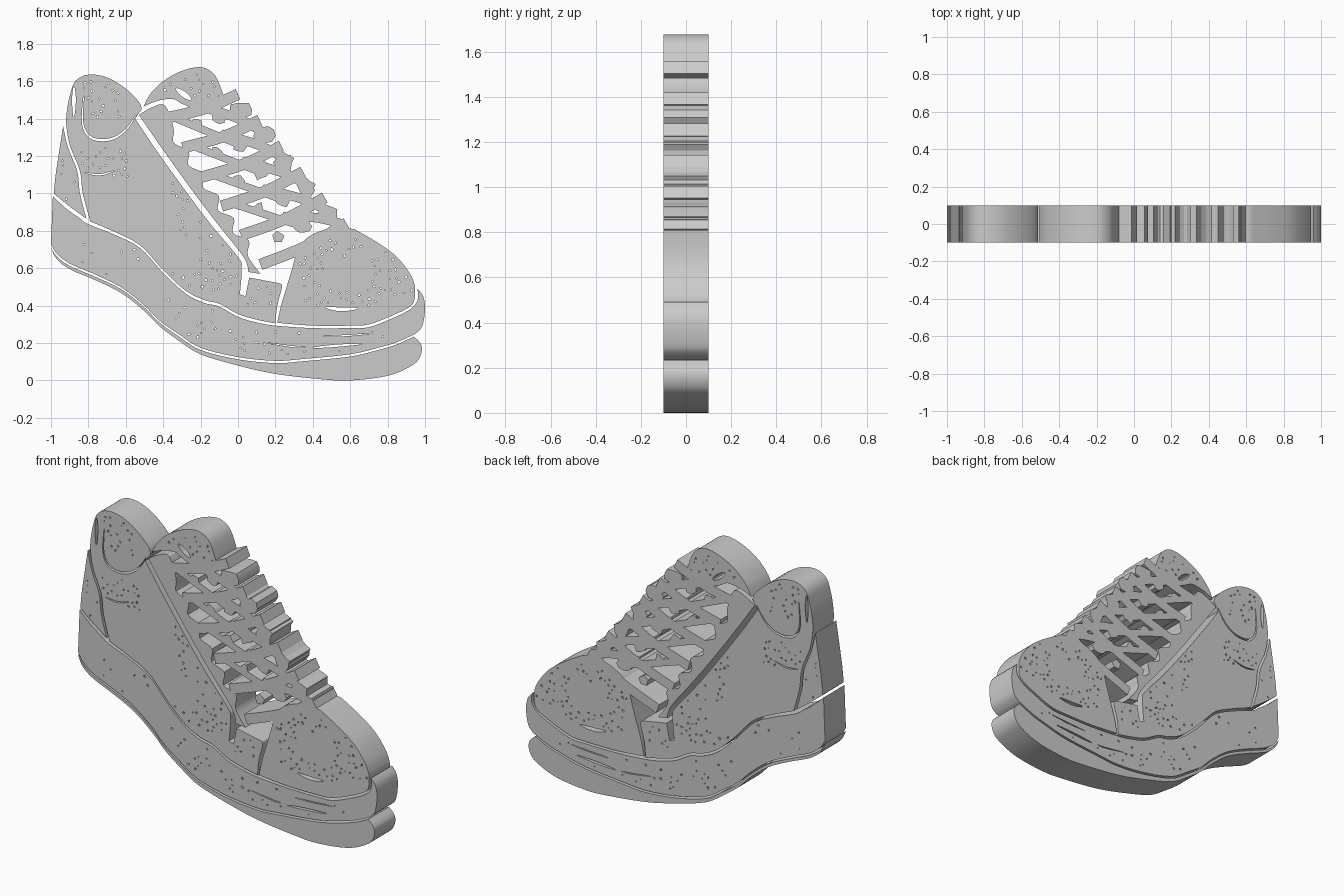
import bpy, math, random
from mathutils import Vector
from mathutils.geometry import intersect_point_line

if "Cube" in bpy.data.objects:
    bpy.data.objects.remove(bpy.data.objects["Cube"])

random.seed(4)
HALF = 0.1


def smooth(pts, closed=True, steps=5):
    """Catmull-Rom through points; a third value of 1 marks a sharp corner."""
    p = []
    for q in pts:
        p += [Vector(q[:2])] * (2 if len(q) > 2 else 1)
    n, out = len(p), []
    get = (lambda i: p[i % n]) if closed else (lambda i: p[max(0, min(n - 1, i))])
    for i in range(n if closed else n - 1):
        a, b, c, d = (get(i + k) for k in (-1, 0, 1, 2))
        if (b - c).length < 1e-6:
            continue
        for s in range(steps):
            t = s / steps
            out.append(0.5 * (2 * b + (c - a) * t + (2 * a - 5 * b + 4 * c - d) * t * t
                              + (3 * b - a - 3 * c + d) * t ** 3))
    if not closed:
        out.append(p[-1])
    return out


def strip(pts, width, taper=True):
    """Closed ribbon outline around a smooth path."""
    c = smooth(pts, False)
    left, right = [], []
    for i, q in enumerate(c):
        d = (c[min(i + 1, len(c) - 1)] - c[max(i - 1, 0)]).normalized()
        w = width / 2
        if taper:
            w *= 0.25 + 0.75 * math.sin(math.pi * i / (len(c) - 1))
        nrm = Vector((-d.y, d.x)) * w
        left.append(q + nrm)
        right.append(q - nrm)
    return left + right[::-1]


def blob(c, r, n=7, stretch=1.0):
    a0, ang = random.random() * 6, random.random() * 3
    pts = []
    for i in range(n):
        a, rr = a0 + i * 2 * math.pi / n, r * random.uniform(0.7, 1.15)
        u, v = math.cos(a) * rr * stretch, math.sin(a) * rr
        pts.append(Vector((c[0] + u * math.cos(ang) - v * math.sin(ang),
                           c[1] + u * math.sin(ang) + v * math.cos(ang))))
    return pts


def inside(q, poly):
    hit = False
    for a, b in zip(poly, poly[1:] + poly[:1]):
        if (a.y > q.y) != (b.y > q.y) and q.x < (b.x - a.x) * (q.y - a.y) / (b.y - a.y) + a.x:
            hit = not hit
    return hit


def clearance(q, poly):
    best = 9
    for a, b in zip(poly, poly[1:] + poly[:1]):
        if (b - a).length < 1e-6:
            continue
        t = max(0, min(1, intersect_point_line(q, a, b)[1]))
        best = min(best, (a + (b - a) * t - q).length)
    return best


def panel(name, outline, holes=(), specks=()):
    """Extruded flat panel; specks = (x, z, spread x, spread z, count) pitted areas."""
    loops, pits = [outline] + list(holes), []
    for x, z, sx, sz, count in specks:
        for _ in range(count):
            q = Vector((random.uniform(x - sx, x + sx), random.uniform(z - sz, z + sz)))
            if (inside(q, outline) and all(clearance(q, l) > 0.016 for l in loops)
                    and all((q - o).length > 0.024 for o in pits)):
                pits.append(q)
    loops += [blob(q, random.uniform(0.003, 0.007), 5, 1.4) for q in pits]
    cu = bpy.data.curves.new(name, 'CURVE')
    cu.dimensions, cu.fill_mode, cu.extrude = '2D', 'BOTH', HALF
    for l in loops:
        sp = cu.splines.new('POLY')
        sp.points.add(len(l) - 1)
        for pt, q in zip(sp.points, l):
            pt.co = (q.x, q.y, 0, 1)
        sp.use_cyclic_u = True
    ob = bpy.data.objects.new(name, cu)
    ob.rotation_euler.x = math.pi / 2
    bpy.context.collection.objects.link(ob)


# Outsole
panel("outsole", smooth([
    (-1, .71, 1), (-.97, .665), (-.9, .613), (-.76, .553), (-.62, .485), (-.5, .39), (-.42, .31),
    (-.32, .238), (-.2, .163), (0, .113), (.2, .093), (.35, .103), (.6, .128), (.75, .163),
    (.85, .193), (.94, .235, 1), (.98, .19), (.975, .13), (.93, .08), (.8, .025), (.6, 0),
    (.45, .006), (.2, .035), (0, .08), (-.2, .14), (-.32, .215), (-.42, .29), (-.5, .37),
    (-.62, .465), (-.76, .535), (-.9, .595), (-.97, .65)]))

# Midsole with thin side grooves
panel("midsole", smooth([
    (-.99, .985, 1), (-.92, .92), (-.85, .87), (-.8, .835), (-.65, .775), (-.52, .705), (-.4, .575),
    (-.28, .465), (-.18, .415), (-.1, .395), (0, .34), (.1, .31), (.2, .293), (.4, .28), (.6, .28),
    (.7, .285), (.82, .33), (.92, .38), (.96, .43), (.96, .49, 1), (.99, .45), (1, .38), (.985, .29),
    (.95, .25, 1), (.85, .205), (.75, .175), (.6, .14), (.35, .115), (.2, .105), (0, .125),
    (-.2, .175), (-.32, .25), (-.42, .32), (-.5, .4), (-.62, .495), (-.76, .565), (-.9, .625),
    (-.97, .68), (-1, .73, 1)]),
    [strip([(.4, .175), (.52, .185), (.66, .195)], .012),
     strip([(.16, .2), (.3, .18), (.36, .178)], .006),
     strip([(.45, .235), (.58, .24), (.7, .25)], .006)],
    [(-.2, .33, .3, .12, 35), (.4, .2, .4, .06, 25), (-.7, .65, .25, .1, 20)])

# Heel counter
panel("heel_counter", smooth([
    (-.935, 1.36, 1), (-.91, 1.25), (-.86, 1.12), (-.845, 1.0), (-.81, .865, 1), (-.9, .93),
    (-.985, 1.0, 1), (-.975, 1.1), (-.96, 1.2)]), [], [(-.91, 1.1, .07, .2, 14)])

# Quarter, collar and lower vamp
panel("quarter", smooth([
    (-.92, 1.38, 1), (-.915, 1.44), (-.9, 1.52), (-.87, 1.6), (-.8, 1.635), (-.7, 1.62), (-.6, 1.56),
    (-.53, 1.49), (-.515, 1.45, 1), (-.55, 1.4, 1), (-.45, 1.25), (-.3, 1.04), (-.15, .84), (0, .66),
    (.02, .6), (.01, .46, 1), (.04, .45, 1), (.06, .55, 1), (.22, .52, 1), (.235, .5), (.21, .4),
    (.2, .305, 1), (.1, .325), (0, .355), (-.1, .41), (-.18, .43), (-.28, .48), (-.4, .59),
    (-.52, .72), (-.65, .79), (-.79, .85, 1), (-.83, 1.0), (-.845, 1.12), (-.9, 1.26)]),
    [strip([(-.825, 1.52), (-.83, 1.37), (-.78, 1.295), (-.68, 1.29), (-.6, 1.34), (-.545, 1.42)], .012),
     strip([(-.877, 1.57), (-.877, 1.5), (-.878, 1.41)], .02),
     strip([(-.82, 1.11), (-.74, 1.1), (-.66, 1.12)], .008)],
    [(-.75, 1.5, .12, .1, 30), (-.72, 1.17, .13, .08, 40), (-.3, .95, .06, .2, 22),
     (-.12, .7, .08, .2, 28), (.12, .45, .07, .1, 14), (-.2, .52, .2, .07, 20)])

# Toe box
panel("toe_box", smooth([
    (.21, .308, 1), (.4, .293), (.6, .293), (.7, .3), (.82, .345), (.92, .395), (.945, .44),
    (.945, .51, 1), (.92, .57), (.85, .66), (.75, .735), (.62, .81, 1), (.5, .815), (.38, .77),
    (.32, .7), (.29, .6), (.26, .5), (.23, .4)]),
    [strip([(.47, .39), (.55, .38), (.64, .385)], .02)],
    [(.38, .6, .08, .15, 30), (.55, .44, .2, .05, 40), (.82, .57, .12, .12, 50), (.55, .72, .12, .06, 25)])

# Tongue top
panel("tongue", smooth([
    (-.505, 1.465, 1), (-.47, 1.53), (-.4, 1.6), (-.3, 1.655), (-.2, 1.675), (-.13, 1.64),
    (-.09, 1.56), (-.07, 1.49, 1), (-.16, 1.48), (-.24, 1.46), (-.3, 1.48), (-.35, 1.505),
    (-.43, 1.495)]),
    [strip([(-.33, 1.56), (-.29, 1.53), (-.25, 1.5)], .03)], [(-.25, 1.58, .15, .07, 35)])


# Lace rows run between a left and a right guide line
def row(t, f):
    left = Vector((-.4 + .52 * t, 1.4 - .78 * t))
    right = Vector((.58 * t, 1.53 - .69 * t))
    return left.lerp(right, f)


# Scalloped eyelet stay
scallops = [row(1 - i / 13, -.06 if i % 2 else .04) for i in range(1, 13)]
panel("eyelet_stay", smooth([
    (-.53, 1.42, 1), (-.42, 1.26), (-.27, 1.05), (-.12, .85), (.03, .66), (.055, .58, 1),
    (.12, .57, 1)] + [tuple(q) for q in scallops] + [(-.39, 1.47), (-.46, 1.46)], steps=4))

# Criss-crossed laces
for k in range(6):
    a, b = row(k / 5, 0), row(k / 5, 1)
    mid = (a + b) / 2 + Vector((.01, -.015))
    panel("lace_rising", strip([a, mid, b], .06, False))
    if k < 5:
        a, b = row(k / 5, .5), row(min((k + 1.6) / 5, 1), .97)
        panel("lace_falling", strip([a, (a + b) / 2 + Vector((.015, .015)), b], .05, False))
    if k < 4:
        a, b = row(k / 5, .1), row((k + 1.5) / 5, .6)
        panel("lace_under", strip([a, b], .04, False))

# Ragged tongue pieces showing between the laces
for k in range(5):
    for f, r in ((.32, .03), (.62, .04), (.9, .05)):
        panel("tongue_patch", blob(row((k + .5) / 5, f), r, 10, 1.25))

# Turn every panel into a mesh with sharp cap edges
bpy.ops.object.select_all(action='SELECT')
bpy.context.view_layer.objects.active = bpy.context.selected_objects[0]
bpy.ops.object.convert(target='MESH')
bpy.ops.object.shade_smooth_by_angle(angle=math.radians(30))
